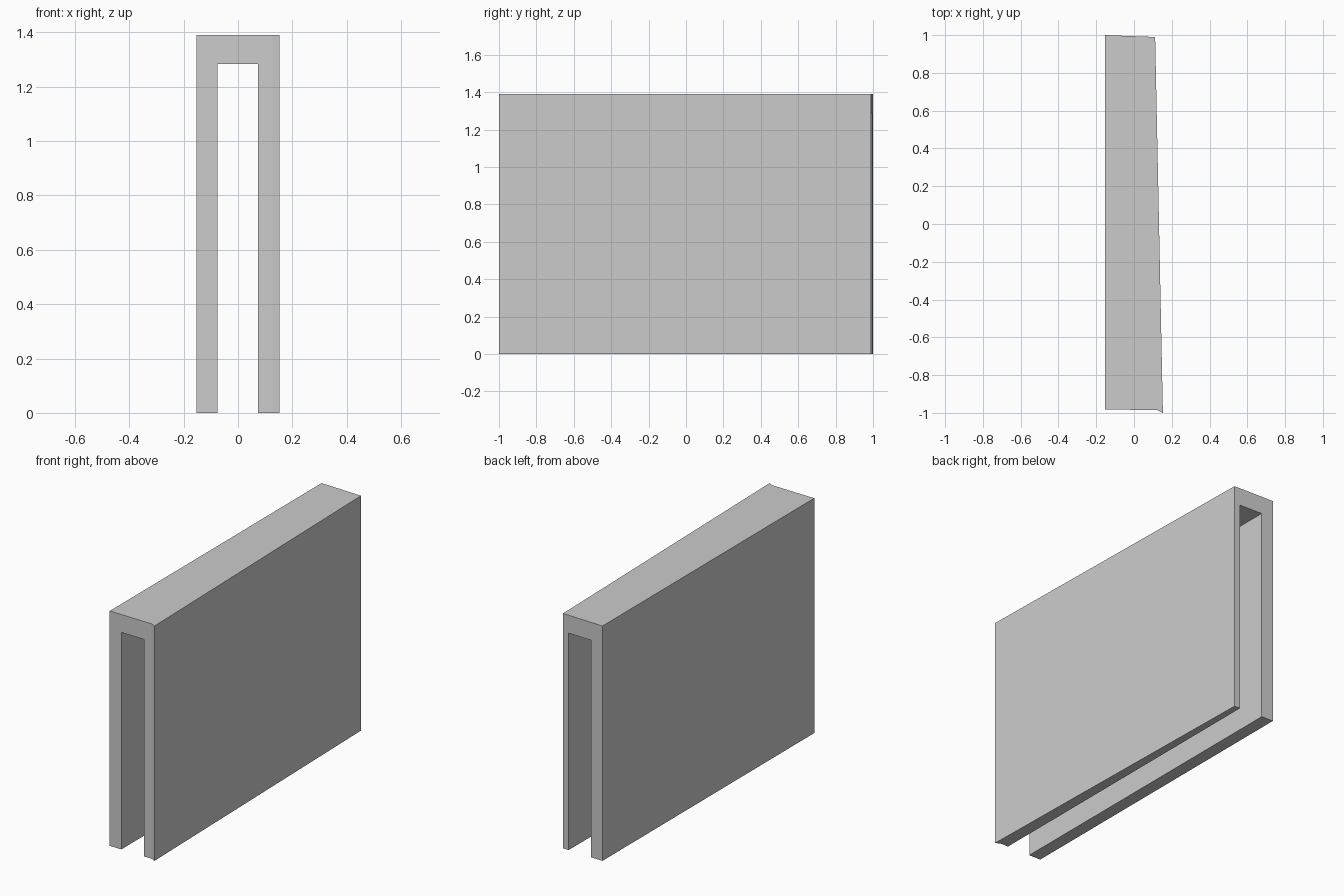
import bpy, bmesh

if "Cube" in bpy.data.objects:
    bpy.data.objects.remove(bpy.data.objects["Cube"])

HEIGHT, SLOT_TOP = 1.39, 1.284


def prism(name, outline, z0, z1):
    """Extrude a flat plan outline from z0 up to z1."""
    bm = bmesh.new()
    face = bm.faces.new([bm.verts.new((x, y, z0)) for x, y in outline])
    top = bmesh.ops.extrude_face_region(bm, geom=[face])["geom"]
    bmesh.ops.translate(bm, vec=(0, 0, z1 - z0),
                        verts=[v for v in top if isinstance(v, bmesh.types.BMVert)])
    bmesh.ops.recalc_face_normals(bm, faces=bm.faces)
    mesh = bpy.data.meshes.new(name)
    bm.to_mesh(mesh)
    bm.free()
    obj = bpy.data.objects.new(name, mesh)
    bpy.context.collection.objects.link(obj)
    return obj


# Body: slightly tapered plan with a small lip at the front right corner
channel = prism("channel", [(-0.153, -0.981), (0.125, -0.986), (0.153, -1.0),
                            (0.112, 0.99), (-0.153, 1.0)], 0, HEIGHT)

# Straight slot running the full length, open at the bottom
slot = prism("slot_cutter", [(-0.076, -1.2), (0.074, -1.2),
                             (0.074, 1.2), (-0.076, 1.2)], -0.1, SLOT_TOP)
slot.hide_render = True
slot.hide_viewport = True

cut = channel.modifiers.new("slot", "BOOLEAN")
cut.operation = "DIFFERENCE"
cut.solver = "EXACT"
cut.object = slot
